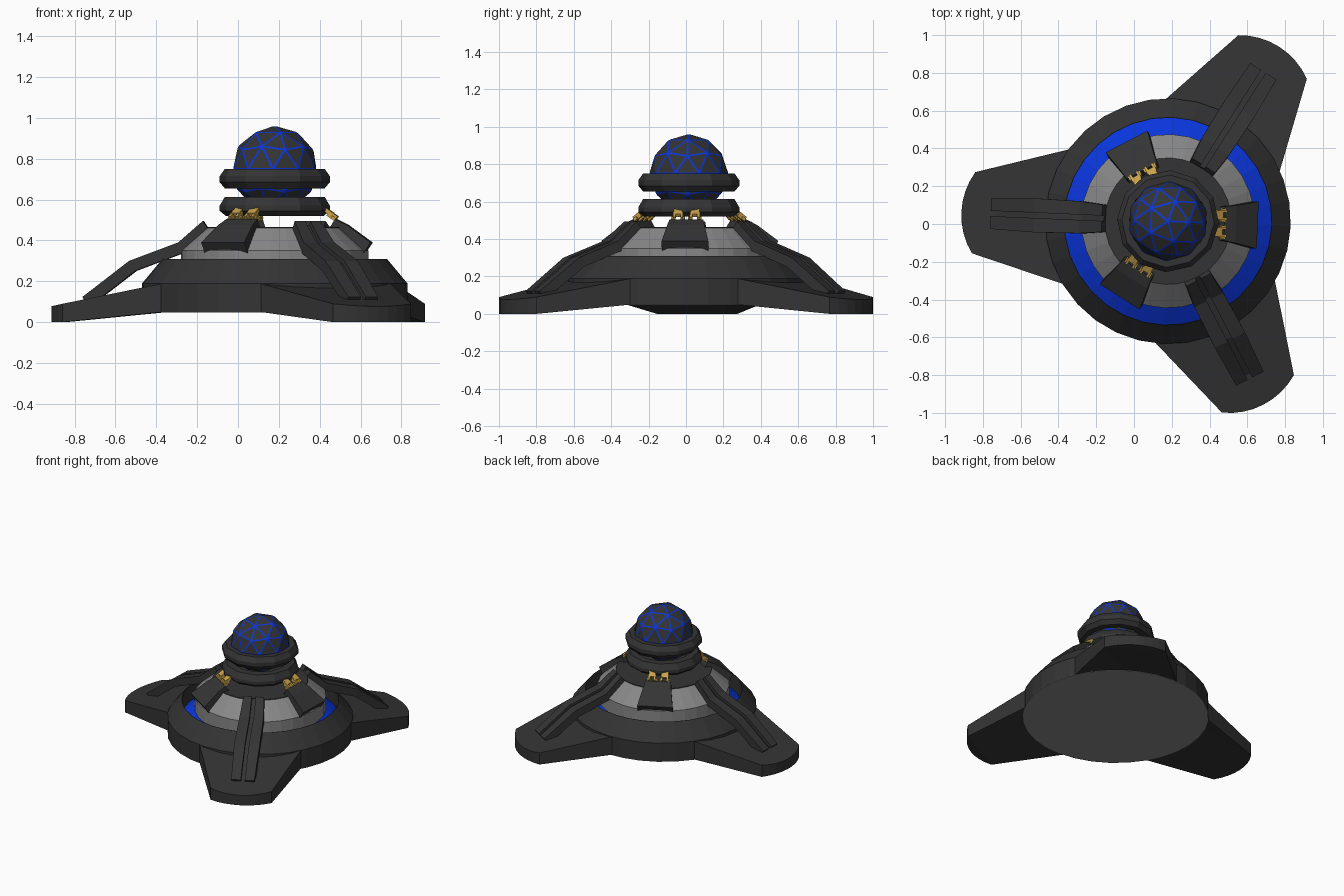
import bpy, bmesh
from math import sin, cos, pi, radians, asin
from mathutils import Matrix, Vector

if "Cube" in bpy.data.objects:
    bpy.data.objects.remove(bpy.data.objects["Cube"], do_unlink=True)

AXIS = Vector((0.18, 0.015, 0))
TURN = -2.5


def material(name, rgb):
    m = bpy.data.materials.new(name)
    m.use_nodes = True
    m.diffuse_color = (*rgb, 1)
    m.node_tree.nodes["Principled BSDF"].inputs["Base Color"].default_value = (*rgb, 1)
    return m


DARK = material("dark_hull", (0.034, 0.034, 0.034))
GREY = material("grey_panel", (0.245, 0.245, 0.245))
BLUE = material("glow_blue", (0.003, 0.036, 0.72))
GOLD = material("gold", (0.58, 0.36, 0.07))


def finish(name, bm, mats, angle=0.0):
    bmesh.ops.recalc_face_normals(bm, faces=bm.faces)
    me = bpy.data.meshes.new(name)
    bm.to_mesh(me)
    bm.free()
    for m in mats:
        me.materials.append(m)
    ob = bpy.data.objects.new(name, me)
    ob.matrix_world = Matrix.Translation(AXIS) @ Matrix.Rotation(radians(TURN + angle), 4, 'Z')
    bpy.context.collection.objects.link(ob)
    return ob


def lathe(name, profile, seg, mats, bands=None, closed=False):
    """Turn (radius, height) points round the axis; bands picks a material per step."""
    bm = bmesh.new()
    rings = [[bm.verts.new((r * cos(2 * pi * i / seg), r * sin(2 * pi * i / seg), z))
              for i in range(seg)] for r, z in profile]
    n = len(rings)
    for k in range(n if closed else n - 1):
        a, b = rings[k], rings[(k + 1) % n]
        for i in range(seg):
            j = (i + 1) % seg
            f = bm.faces.new((a[i], a[j], b[j], b[i]))
            f.material_index = bands[k] if bands else 0
    if not closed:
        bm.faces.new(rings[0])
        bm.faces.new(rings[-1])
    return finish(name, bm, mats)


def plank(bm, path, thick, sides):
    """Bent plank along (radius, height) points; sides gives its edges at each point."""
    rows = []
    for (r, z), (lo, hi) in zip(path, sides):
        dr, dz = thick * 0.55, thick * 0.85
        rows.append([bm.verts.new(p) for p in
                     ((r, lo, z), (r, hi, z), (r - dr, hi, z - dz), (r - dr, lo, z - dz))])
    for a, b in zip(rows, rows[1:]):
        for i in range(4):
            j = (i + 1) % 4
            bm.faces.new((a[i], a[j], b[j], b[i]))
    bm.faces.new(rows[0])
    bm.faces.new(rows[-1])


def block(bm, centre, size, tilt=0.0):
    m = (Matrix.Translation(centre) @ Matrix.Rotation(tilt, 4, 'Y')
         @ Matrix.Diagonal((*size, 1)))
    bmesh.ops.create_cube(bm, size=1, matrix=m)


# Hull with sunken blue channel and grey upper cone
lathe("hull", [(0.65, 0.05), (0.65, 0.19), (0.55, 0.31), (0.548, 0.31), (0.548, 0.185),
               (0.46, 0.245), (0.46, 0.35), (0.335, 0.46)],
      32, [DARK, BLUE, GREY], [0, 0, 0, 0, 1, 2, 2])
lathe("cone_cap", [(0.335, 0.455), (0.335, 0.465)], 32, [DARK])

# Thin grey plate closing the underside of the hull
lathe("base_plate", [(0.65, 0.047), (0.65, 0.0505)], 32, [GREY])


def leg(angle):
    bm = bmesh.new()
    rad, tip, half = 0.39, 1.095, 0.215
    a, inner, spread = asin(half / rad), 0.642, radians(34)
    # Rounded foot, then an inner edge that follows the hull
    foot = [(tip - rad + rad * cos(t), rad * sin(t))
            for t in (a * (k / 4 - 1) for k in range(9))]
    root = [(inner * cos(t), inner * sin(t))
            for t in (spread * (1 - k / 3) for k in range(7))]
    outline = foot + root
    top = [bm.verts.new((x, y, 0.09 + (1.03 - x) * 0.2)) for x, y in outline]
    low = [bm.verts.new((x, y, 0)) for x, y in foot]
    low += [bm.verts.new((x, y, 0.05)) for x, y in root]
    n = len(foot)
    bm.faces.new(top)
    bm.faces.new(low[:n])
    slope = bm.faces.new([low[0]] + low[n - 1:])
    for i in range(len(top)):
        j = (i + 1) % len(top)
        bm.faces.new((top[i], top[j], low[j], low[i]))
    bmesh.ops.triangulate(bm, faces=[slope])
    finish("leg", bm, [DARK], angle)


def strut(angle):
    bm = bmesh.new()
    path = [(0.35, 0.495), (0.47, 0.39), (0.71, 0.30), (0.94, 0.123)]
    widths = [0.072, 0.085, 0.09, 0.082]
    for s in (-1, 1):
        plank(bm, path, 0.057, [sorted((s * 0.014, s * w)) for w in widths])
    plank(bm, [(r - 0.012, z - 0.02) for r, z in path], 0.03, [(-0.02, 0.02)] * 4)
    finish("strut", bm, [DARK], angle)


def flap(angle):
    bm = bmesh.new()
    plank(bm, [(0.30, 0.505), (0.36, 0.475), (0.475, 0.39)], 0.06,
          [(-w, w) for w in (0.09, 0.10, 0.125)])
    finish("flap", bm, [DARK], angle)
    # Pair of gold hinges joining the flap to the collar
    bm = bmesh.new()
    for s in (-0.045, 0.045):
        block(bm, (0.265, s, 0.54), (0.05, 0.048, 0.02), 0.6)
        for e in (-0.02, 0.02):
            block(bm, (0.284, s + e, 0.52), (0.048, 0.014, 0.028), 0.6)
            block(bm, (0.29, s + e * 1.3, 0.508), (0.025, 0.02, 0.016), 0.6)
    finish("hinge", bm, [GOLD], angle)


for k in range(3):
    leg(60 + 120 * k)
    strut(60 + 120 * k)
    flap(120 * k)

# Two collars round the dome
lathe("lower_collar", [(0.19, 0.52), (0.24, 0.52), (0.27, 0.545), (0.27, 0.57), (0.245, 0.613),
                       (0.19, 0.613)], 12, [DARK], closed=True)
lathe("upper_collar", [(0.20, 0.655), (0.245, 0.655), (0.27, 0.685), (0.27, 0.715),
                       (0.245, 0.75), (0.205, 0.75)], 12, [DARK], closed=True)

# Faceted dome: dark triangles separated by flat blue seams
bm = bmesh.new()
bmesh.ops.create_icosphere(bm, subdivisions=2, radius=0.212,
                           matrix=Matrix.Translation((0, 0, 0.75)))
seams = bmesh.ops.bevel(bm, geom=list(bm.edges), offset=0.005, offset_type='OFFSET',
                        segments=1, profile=0.5, affect='EDGES', material=1)
for f in seams["faces"]:
    f.material_index = 1
finish("dome", bm, [DARK, BLUE])
